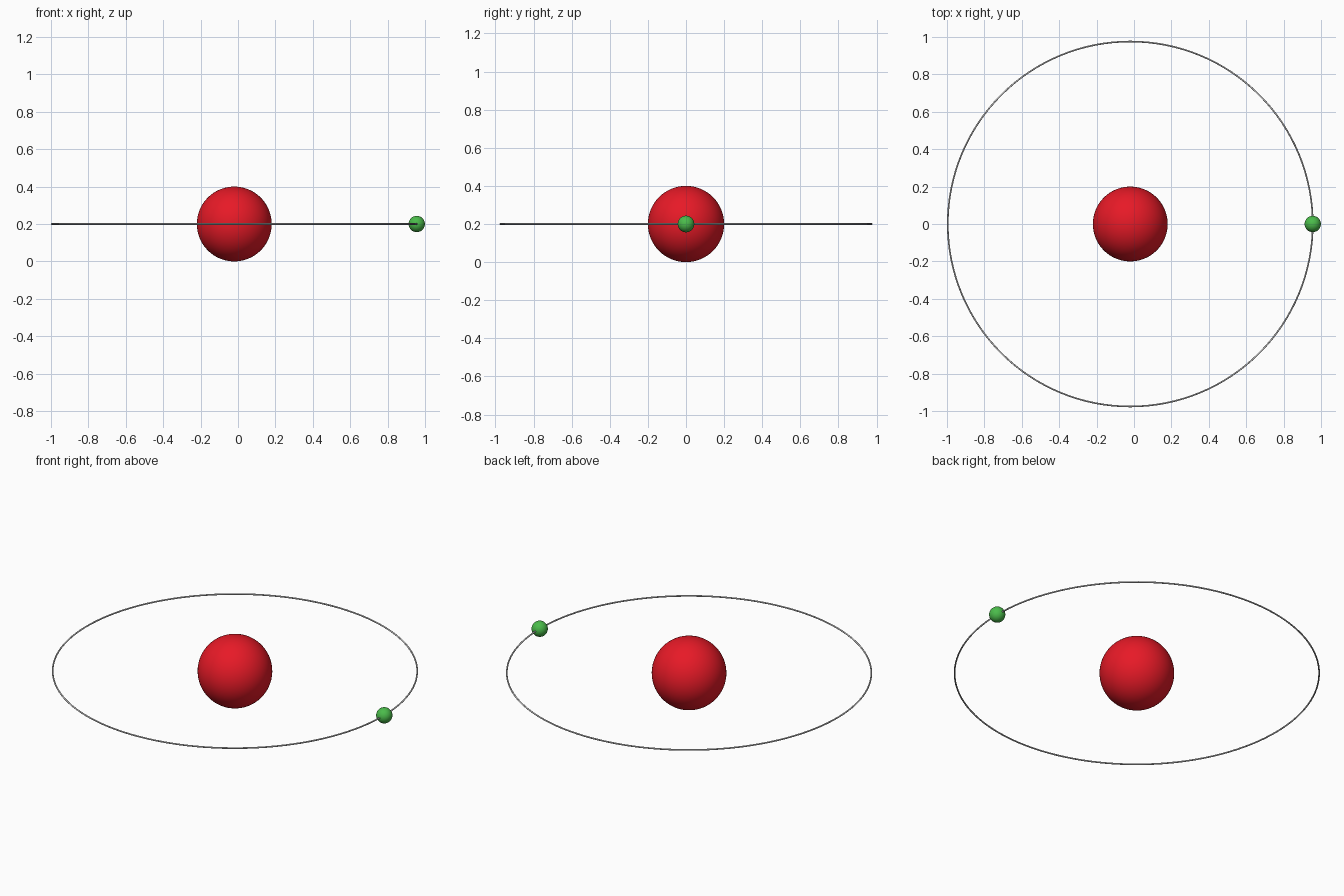
import bpy

if "Cube" in bpy.data.objects:
    bpy.data.objects.remove(bpy.data.objects["Cube"])

CENTRE_X, CENTRE_Z = -0.02, 0.2
ORBIT_R, WIRE_R = 0.9757, 0.0043


def finish(name, colour=None):
    ob = bpy.context.object
    ob.name = name
    bpy.ops.object.shade_smooth()
    if colour:
        mat = bpy.data.materials.new(name + "_colour")
        mat.diffuse_color = colour
        mat.use_nodes = True
        mat.node_tree.nodes["Principled BSDF"].inputs["Base Color"].default_value = mat.diffuse_color
        ob.data.materials.append(mat)
    return ob


def ball(name, x, radius, colour):
    bpy.ops.mesh.primitive_uv_sphere_add(segments=64, ring_count=32, radius=radius,
                                         location=(x, 0, CENTRE_Z))
    return finish(name, colour)


# Central red nucleus and small green electron
ball("nucleus", CENTRE_X, 0.2, (0.8, 0.01, 0.02, 1))
ball("electron", CENTRE_X + ORBIT_R, 0.0435, (0.07, 0.5, 0.07, 1))

# Thin circular orbit wire
bpy.ops.mesh.primitive_torus_add(major_segments=128, minor_segments=12,
                                 major_radius=ORBIT_R, minor_radius=WIRE_R,
                                 location=(CENTRE_X, 0, CENTRE_Z))
finish("orbit_ring")
